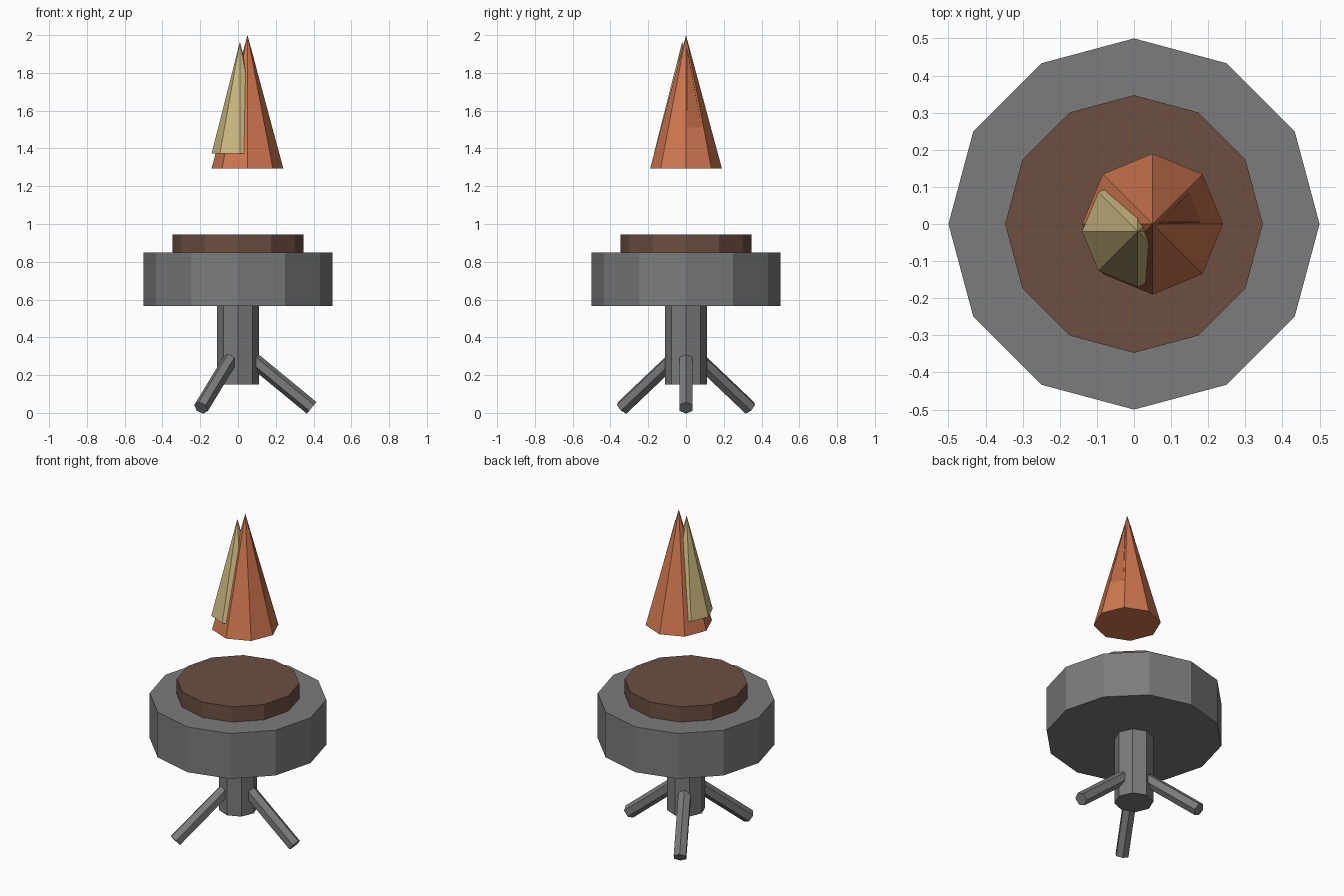
import bpy
import bmesh
from math import cos, sin, radians
from mathutils import Matrix, Vector

if "Cube" in bpy.data.objects:
    bpy.data.objects.remove(bpy.data.objects["Cube"])


def material(name, rgb):
    mat = bpy.data.materials.new(name)
    mat.diffuse_color = (*rgb, 1)
    mat.use_nodes = True
    mat.node_tree.nodes["Principled BSDF"].inputs["Base Color"].default_value = mat.diffuse_color
    return mat


def cone(name, sides, r_bottom, r_top, matrix, height, mat):
    """Capped prism or cone rising along local z from the matrix origin."""
    bm = bmesh.new()
    bmesh.ops.create_cone(bm, cap_ends=True, cap_tris=False, segments=sides,
                          radius1=r_bottom, radius2=r_top, depth=height)
    bmesh.ops.remove_doubles(bm, verts=bm.verts, dist=1e-5)
    bmesh.ops.translate(bm, verts=bm.verts, vec=(0, 0, height / 2))
    mesh = bpy.data.meshes.new(name)
    bm.to_mesh(mesh)
    bm.free()
    mesh.materials.append(mat)
    obj = bpy.data.objects.new(name, mesh)
    bpy.context.collection.objects.link(obj)
    obj.matrix_world = matrix
    return obj


def upright(name, sides, r_bottom, r_top, x, y, z0, z1, mat):
    return cone(name, sides, r_bottom, r_top, Matrix.Translation((x, y, z0)), z1 - z0, mat)


iron = material("dark_iron", (0.2, 0.2, 0.2))
ember = material("ember_brown", (0.15, 0.077, 0.053))
orange = material("flame_orange", (0.63, 0.185, 0.08))
yellow = material("flame_yellow", (0.61, 0.49, 0.22))
red = material("flame_red", (0.5, 0.14, 0.06))

# Bowl, embers and stem
upright("bowl", 12, 0.5, 0.5, 0, 0, 0.567, 0.849, iron)
upright("ember_bed", 12, 0.347, 0.347, 0, 0, 0.83, 0.944, ember)
upright("stem", 8, 0.11, 0.11, 0, 0, 0.15, 0.58, iron)

# Three splayed six-sided legs, side corners pointing sideways
LEG_RADIUS = 0.04
for i in range(3):
    a = radians(120 * i)
    out = Vector((cos(a), sin(a), 0))
    up = Vector((0, 0, 1))
    foot = out * 0.39
    axis = (out * -0.31 + up * 0.255).normalized()
    side = up.cross(out)
    third = axis.cross(side)
    rot = Matrix((side, third, axis)).transposed().to_4x4()
    # lowest edge of the foot rests on the floor
    foot.z = LEG_RADIUS * cos(radians(30)) * abs(third.z)
    cone(f"leg_{i + 1}", 6, LEG_RADIUS, LEG_RADIUS, Matrix.Translation(foot) @ rot, 0.4, iron)

# Floating flames: large, offset pale one, and a small one mostly inside the large one
upright("large_flame", 8, 0.19, 0, 0.05, 0, 1.294, 2.0, orange)
upright("pale_flame", 8, 0.15, 0, 0.01, -0.02, 1.372, 1.965, yellow)
upright("small_flame", 8, 0.11, 0, 0.07, 0.005, 1.51, 1.93, red)
